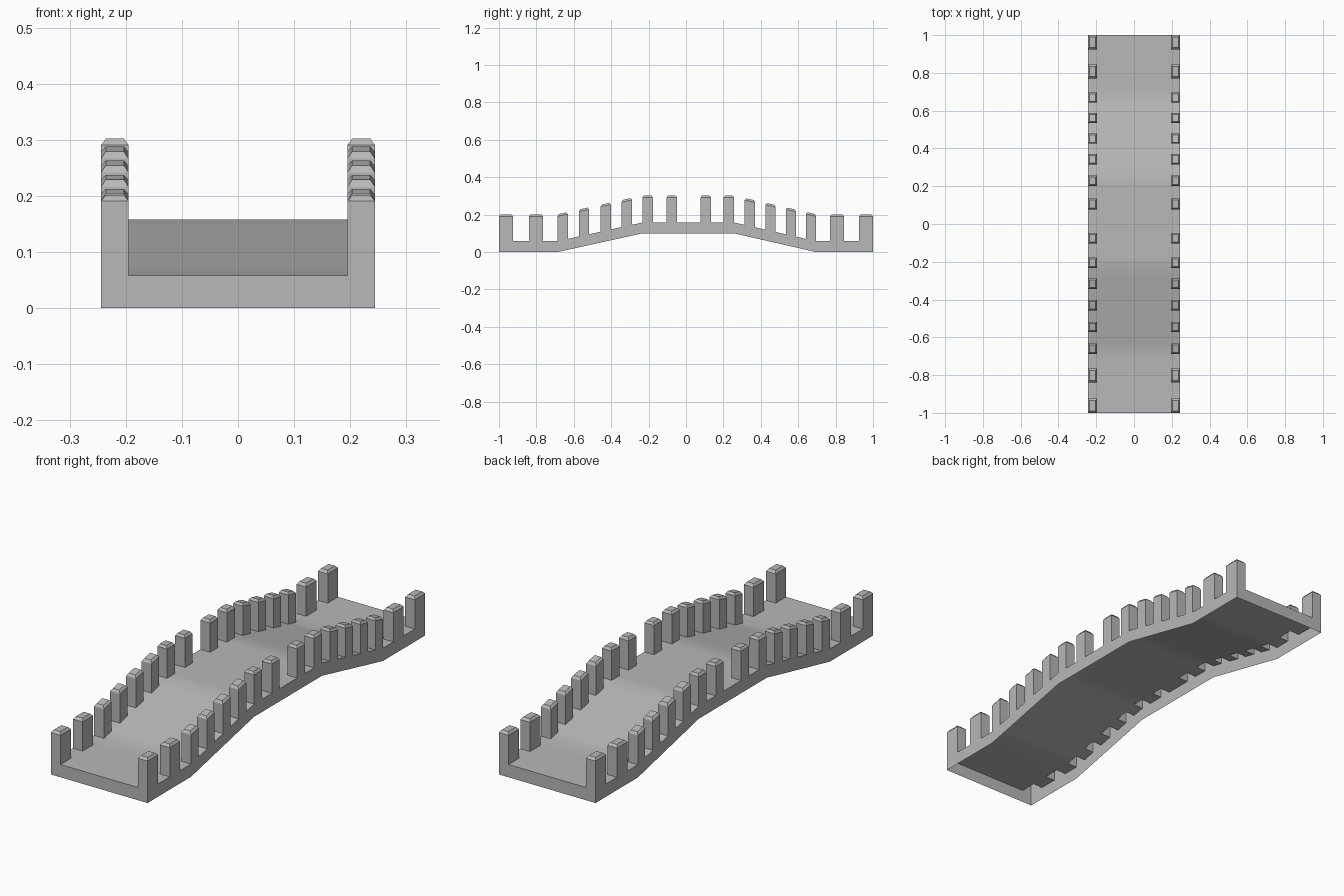
import bpy
import bmesh
from mathutils import Vector

start_cube = bpy.data.objects.get("Cube")
if start_cube:
    bpy.data.objects.remove(start_cube, do_unlink=True)

HALF_WIDTH, INNER = 0.244, 0.195
SKIRT, RISE = 0.058, 0.1
POST, CAP = 0.133, 0.011

# Post spans along the bridge: start and end of each one
SPANS = [(-1, -0.925), (-0.84, -0.765), (-0.687, -0.632), (-0.572, -0.518),
         (-0.457, -0.402), (-0.345, -0.289), (-0.233, -0.177), (-0.104, -0.048),
         (0.078, 0.134), (0.2, 0.257), (0.314, 0.37), (0.425, 0.479),
         (0.535, 0.588), (0.642, 0.695), (0.77, 0.845), (0.925, 1)]
RAMP_UP = (-0.687, -0.233)
RAMP_DOWN = (0.257, 0.695)


def deck_height(y):
    up = (y - RAMP_UP[0]) / (RAMP_UP[1] - RAMP_UP[0])
    down = (RAMP_DOWN[1] - y) / (RAMP_DOWN[1] - RAMP_DOWN[0])
    return SKIRT + RISE * max(0, min(1, up, down))


def extrude_each(bm, faces, height, scale_x=1, scale_y=1):
    """Raise every face separately, shrinking it about its own centre."""
    raised = bmesh.ops.extrude_discrete_faces(bm, faces=faces)["faces"]
    for face in raised:
        centre = face.calc_center_median()
        for v in face.verts:
            offset = v.co - centre
            # Keep the tilt of the cap when shrinking along the slope
            v.co = centre + Vector((offset.x * scale_x, offset.y * scale_y,
                                    offset.z * scale_y + height))
    return raised


bm = bmesh.new()

# Arched deck, divided at the posts
xs = [-HALF_WIDTH, -INNER, INNER, HALF_WIDTH]
ys = [y for span in SPANS for y in span]
grid = [[bm.verts.new((x, y, deck_height(y))) for x in xs] for y in ys]
post_faces = []
for row in range(len(ys) - 1):
    a, b = grid[row], grid[row + 1]
    for col in range(3):
        face = bm.faces.new((a[col], a[col + 1], b[col + 1], b[col]))
        if row % 2 == 0 and col != 1:
            post_faces.append(face)

# Skirt around the open underside
rim = [e for e in bm.edges if e.is_boundary]
skirt = bmesh.ops.extrude_edge_only(bm, edges=rim)["geom"]
bmesh.ops.translate(bm, vec=(0, 0, -SKIRT),
                    verts=[g for g in skirt if isinstance(g, bmesh.types.BMVert)])

# Hollow posts with chamfered caps
tops = extrude_each(bm, post_faces, POST)
extrude_each(bm, tops, CAP, 0.66, 0.72)

bmesh.ops.recalc_face_normals(bm, faces=bm.faces)
mesh = bpy.data.meshes.new("bridge")
bm.to_mesh(mesh)
bm.free()

# Stone colour
stone = bpy.data.materials.new("grey stone")
stone.use_nodes = True
colour = (0.48, 0.48, 0.48, 1)
stone.diffuse_color = colour
stone.node_tree.nodes["Principled BSDF"].inputs["Base Color"].default_value = colour
mesh.materials.append(stone)

bridge = bpy.data.objects.new("bridge", mesh)
bpy.context.collection.objects.link(bridge)
bpy.ops.object.select_all(action="DESELECT")
bridge.select_set(True)
bpy.context.view_layer.objects.active = bridge
bpy.ops.object.shade_smooth_by_angle()
